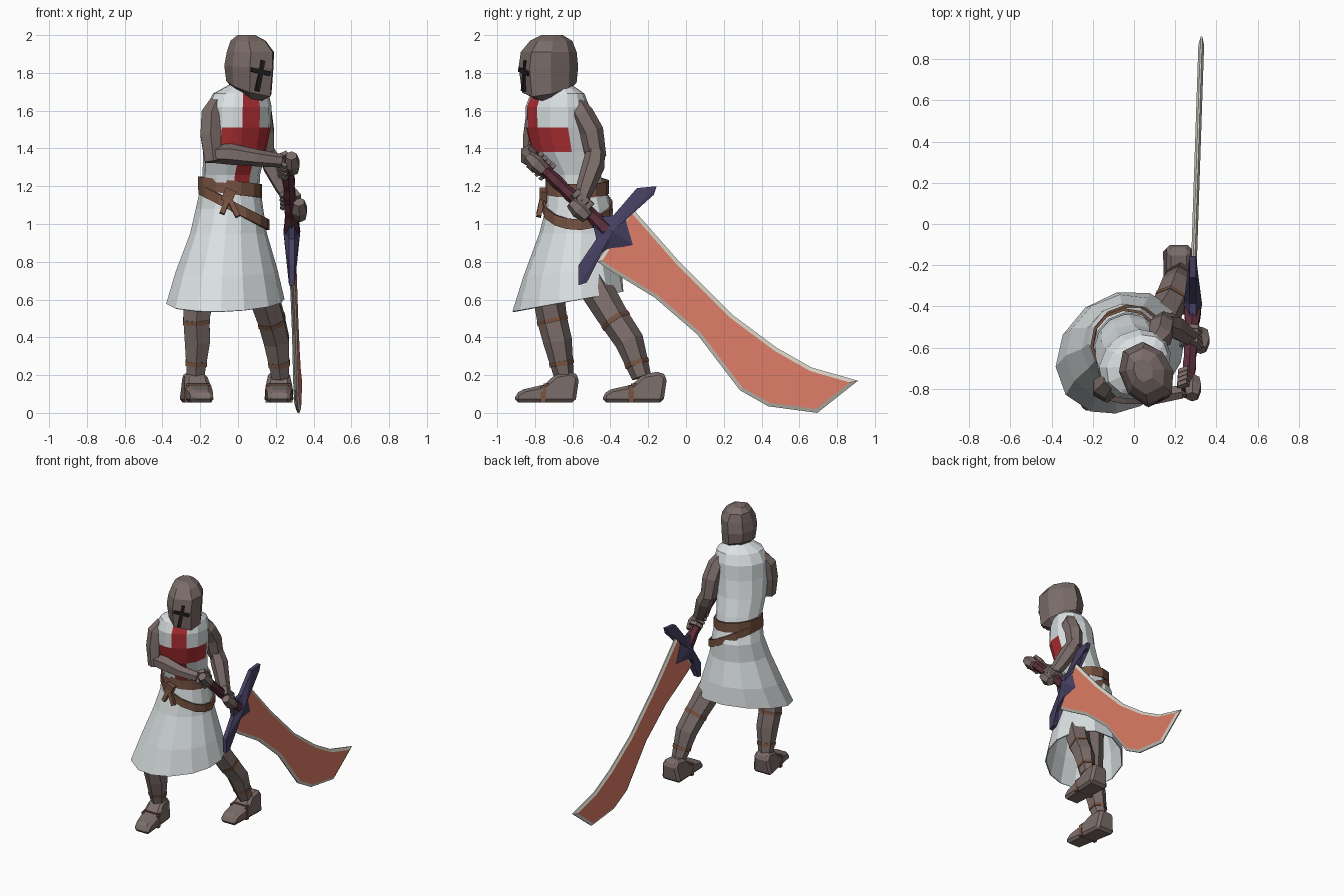
import bpy, bmesh, math
from mathutils import Vector, Matrix

if "Cube" in bpy.data.objects:
    bpy.data.objects.remove(bpy.data.objects["Cube"])


def mat(name, r, g, b):
    m = bpy.data.materials.new(name)
    m.diffuse_color = [(c / 255) ** 2.2 for c in (r, g, b)] + [1]
    m.use_nodes = True
    m.node_tree.nodes["Principled BSDF"].inputs["Base Color"].default_value = m.diffuse_color
    return m


STEEL = mat("steel", 122, 108, 105)
CLOTH = mat("cloth", 218, 224, 226)
RED = mat("red", 172, 50, 54)
LEATHER = mat("leather", 118, 84, 68)
BLACK = mat("black", 35, 33, 33)
GRIP = mat("grip", 92, 50, 62)
GUARD = mat("guard", 72, 66, 98)
ORANGE = mat("blade_face", 222, 124, 102)
PALE = mat("blade_edge", 212, 208, 196)


def finish(name, bm, *mats):
    bmesh.ops.recalc_face_normals(bm, faces=bm.faces)
    me = bpy.data.meshes.new(name)
    bm.to_mesh(me)
    bm.free()
    for m in mats:
        me.materials.append(m)
    ob = bpy.data.objects.new(name, me)
    bpy.context.collection.objects.link(ob)
    return ob


def loft(name, rings, *mats, caps=True, pick=None, thick=0):
    """Skin a stack of rings; pick(row, column) chooses the material."""
    bm = bmesh.new()
    vs = [[bm.verts.new(p) for p in r] for r in rings]
    n = len(rings[0])
    for i in range(len(vs) - 1):
        for j in range(n):
            k = (j + 1) % n
            f = bm.faces.new((vs[i][j], vs[i][k], vs[i + 1][k], vs[i + 1][j]))
            f.material_index = pick(i, j) if pick else 0
    if caps:
        bm.faces.new(vs[0])
        bm.faces.new(vs[-1])
    ob = finish(name, bm, *mats)
    if thick:
        ob.modifiers.new("thickness", 'SOLIDIFY').thickness = thick
    return ob


def ring(cx, cy, z, a, b, yaw, angles, tx=0, ty=0):
    """Turned ellipse, angle 0 at its front; tx and ty slope it."""
    y, out = math.radians(yaw), []
    for t in map(math.radians, angles):
        s, f = a * math.sin(t), b * math.cos(t)
        dx = s * math.cos(y) + f * math.sin(y)
        dy = s * math.sin(y) - f * math.cos(y)
        out.append((cx + dx, cy + dy, z + tx * dx + ty * dy))
    return out


def tube(name, pts, radii, m, n=6, ref=(1, 0, 0)):
    pts, rings = [Vector(p) for p in pts], []
    for i, p in enumerate(pts):
        t = (pts[min(i + 1, len(pts) - 1)] - pts[max(i - 1, 0)]).normalized()
        s = Vector(ref)
        s = (s - t * s.dot(t)).normalized()
        w = t.cross(s)
        rings.append([p + radii[i] * (s * math.cos(a) + w * math.sin(a))
                      for a in (2 * math.pi * (k + .5) / n for k in range(n))])
    return loft(name, rings, m)


def plate(outline, x, half):
    """Side-view (y, z) outline thickened along x; returns mesh and caps."""
    bm = bmesh.new()
    l, r = ([bm.verts.new((x + s * half, y, z)) for y, z in outline] for s in (-1, 1))
    caps = [bm.faces.new(l), bm.faces.new(r)]
    for i in range(len(l)):
        k = (i + 1) % len(l)
        bm.faces.new((l[i], l[k], r[k], r[i]))
    bmesh.ops.recalc_face_normals(bm, faces=bm.faces)
    return bm, caps


def box(name, loc, size, m, rot=Matrix()):
    bm = bmesh.new()
    bmesh.ops.create_cube(bm, size=1, matrix=Matrix.Translation(loc) @ rot @ Matrix.Diagonal((*size, 1)))
    return finish(name, bm, m)


# tunic with a red cross picked out on the chest
BODY = (-14, 14, 37, 60, 90, 120, 150, 180, 210, 240, 270, 300, 323)
CHEST = [a - 12 for a in (-17, 16, 42, 74, 98) + BODY[5:11] + (306, 326)]
chest = [(-.04, -.58, 1.17, .162, .14, 38), (-.035, -.60, 1.26, .162, .14, 40),
         (-.018, -.65, 1.38, .175, .157, 41), (.0, -.675, 1.51, .185, .16, 41),
         (.005, -.68, 1.62, .188, .155, 41), (.015, -.68, 1.69, .165, .125, 41),
         (.04, -.69, 1.74, .085, .08, 40)]
loft("tunic", [ring(*r, CHEST) for r in chest], CLOTH, RED,
     pick=lambda i, j: int((j == 0 and i < 5) or (i == 2 and j in (1, 2, 11, 12))))

# skirt, lower at the front
skirt = [(-.04, -.58, 1.2, .163, .145, 35, BODY), (-.045, -.565, 1.08, .18, .178, 35, BODY),
         (-.05, -.58, .95, .21, .19, 35, BODY), (-.06, -.60, .75, .28, .25, 35, BODY, 0, .1),
         (-.067, -.622, .59, .335, .275, 38, BODY, 0, .18)]
loft("skirt", [ring(*r) for r in skirt], CLOTH, caps=False, thick=.008)

# waist belt, loose slanted belt and knot
for name, x, z, w, a, tx in (("waist_belt", -.042, 1.195, .036, .172, -.12),
                             ("loose_belt", -.022, 1.09, .028, .19, -.5)):
    loft(name, [ring(x, -.575, z + s * w, a, a - .006, 35, BODY, tx) for s in (-1, 1)],
         LEATHER, caps=False, thick=.014)
box("belt_knot", (-.05, -.755, 1.15), (.06, .04, .07), LEATHER, Matrix.Rotation(.4, 4, 'Y'))
for dx, dz in ((-.035, -.085), (.05, -.1)):
    tube("belt_strap", [(-.05, -.76, 1.14), (-.05 + dx, -.78, 1.14 + dz)], (.02, .018), LEATHER, 4)

# helmet and its cross-shaped visor slit
HEAD = (-32, 32, 75, 115, 155, 205, 245, 285)
helm = [(.07, -.72, 1.67, .06, .075, 26, HEAD, -.2, .15), (.06, -.725, 1.72, .115, .153, 26, HEAD, -.28, .16),
        (.06, -.73, 1.83, .125, .167, 26, HEAD, -.05), (.068, -.728, 1.91, .121, .156, 26, HEAD),
        (.055, -.715, 1.97, .09, .118, 26, HEAD), (.045, -.71, 2.0, .045, .06, 26, HEAD)]
loft("helmet", [ring(*r) for r in helm], STEEL)
face = Matrix.Rotation(math.radians(26), 4, 'Z') @ Matrix.Rotation(.2, 4, 'Y')
box("visor_upright", (.115, -.853, 1.785), (.024, .022, .165), BLACK, face)
box("visor_bar", (.117, -.854, 1.807), (.115, .022, .024), BLACK, face)

# arms
tube("right_upper_arm", [(-.11, -.755, 1.64), (-.14, -.785, 1.58), (-.145, -.80, 1.47), (-.13, -.815, 1.33)],
     (.045, .062, .062, .052), STEEL)
tube("right_forearm", [(-.15, -.81, 1.37), (-.04, -.825, 1.37), (.10, -.835, 1.35), (.23, -.815, 1.335)],
     (.045, .056, .045, .036), STEEL, ref=(0, 1, 0))
tube("left_upper_arm", [(.10, -.58, 1.64), (.125, -.55, 1.58), (.135, -.50, 1.49), (.145, -.475, 1.35)],
     (.045, .062, .064, .054), STEEL)
tube("left_forearm", [(.14, -.475, 1.40), (.185, -.49, 1.31), (.24, -.53, 1.20), (.29, -.56, 1.11)],
     (.048, .06, .05, .036), STEEL)

# sword grip with raised wraps
A, B = Vector((.262, -.80, 1.335)), Vector((.285, -.42, .97))
tube("sword_grip", [A.lerp(B, t / 10) for t in range(11)],
     (.03, .042, .032, .037, .032, .037, .032, .037, .034, .042, .046), GRIP)

# hands: a palm and four fingers curled round the grip
axis = (B - A).normalized()
up = (Vector((0, .7, .7)) - axis * axis.dot(Vector((0, .7, .7)))).normalized()
sidev = axis.cross(up)
for side, t, palm, spin in (("right", .08, (.285, -.795, 1.32), 1), ("left", .62, (.325, -.565, 1.075), 0)):
    mid, p = A.lerp(B, t), Vector(palm)
    tube(side + "_palm", [p - axis * .06, p, p + axis * .06], (.032, .047, .034), STEEL)
    for i in range(4):
        c = mid + axis * (i - 1.5) * .03
        arc = [c + .048 * (sidev * math.cos(a) + up * math.sin(a))
               for a in (spin * 1.57 + k * 1.0 for k in range(4))]
        tube(side + "_finger", arc, (.019, .019, .018, .013), STEEL, 4, axis)

# cross guard, raised to a ridge point on both faces
bm, caps = plate([(-.155, 1.2), (-.17, 1.155), (-.235, 1.15), (-.32, 1.025), (-.275, .885), (-.415, .87),
                  (-.51, .80), (-.525, .69), (-.57, .675), (-.57, .78), (-.475, .92), (-.50, 1.035),
                  (-.385, 1.045), (-.26, 1.19)], .285, .015)
bmesh.ops.poke(bm, faces=caps, offset=.03)
finish("cross_guard", bm, GUARD)

# wide curved blade with a pale bevelled edge
bm, caps = plate([(-.29, 1.09), (-.035, .80), (.245, .52), (.48, .345), (.665, .24), (.91, .17), (.695, 0),
                  (.435, .035), (.285, .12), (.06, .415), (-.165, .61), (-.395, .75), (-.47, .80)], .287, .004)
bmesh.ops.inset_individual(bm, faces=caps, thickness=.02, depth=.01, use_even_offset=True)
for f in bm.faces:
    f.material_index = int(f not in caps)
for v in bm.verts:
    v.co.x += .04 * (v.co.y + .3) / 1.2
finish("blade", bm, ORANGE, PALE)

# legs with straps and boots
legs = {"right": ([(-.13, -.62, .95), (-.21, -.725, .60), (-.22, -.71, .50), (-.215, -.68, .38), (-.225, -.645, .19)],
                  -.225, 0, -.14),
        "left": ([(.02, -.61, .95), (.13, -.465, .64), (.175, -.38, .50), (.205, -.30, .38), (.225, -.235, .19)],
                 .217, .465, .0)}
SOLE = [(-.905, .055), (-.905, .10), (-.86, .125), (-.75, .15), (-.69, .205), (-.60, .22), (-.565, .19),
        (-.585, .055)]
for side, (path, x, dy, turn) in legs.items():
    tube(side + "_leg", path, (.09, .088, .08, .077, .052), STEEL)
    for i, r in ((2, .083), (3, .066)):
        p, q = Vector(path[i]), Vector(path[i + 1])
        a, b = (.0, .18) if i == 2 else (.55, .67)
        tube(side + "_leg_strap", [p.lerp(q, a), p.lerp(q, b)], (r, r), LEATHER)
    bm, _ = plate([(y + dy, z) for y, z in SOLE], x, .076)
    for v in bm.verts:
        d = v.co.y - dy + .65
        v.co.x = x + turn * d + (v.co.x - x) * (1.05 - 2.0 * max(0, v.co.z - .055) - .2 * (d < -.2))
    boot = finish(side + "_boot", bm, STEEL)
    bev = boot.modifiers.new("chamfer", 'BEVEL')
    bev.width, bev.segments = .018, 1
    box(side + "_boot_strap", (x - turn * .1, -.755 + dy, .10), (.142, .028, .09), LEATHER)
    box(side + "_boot_strap_top", (x - turn * .1, -.74 + dy, .145), (.125, .03, .02), LEATHER)
